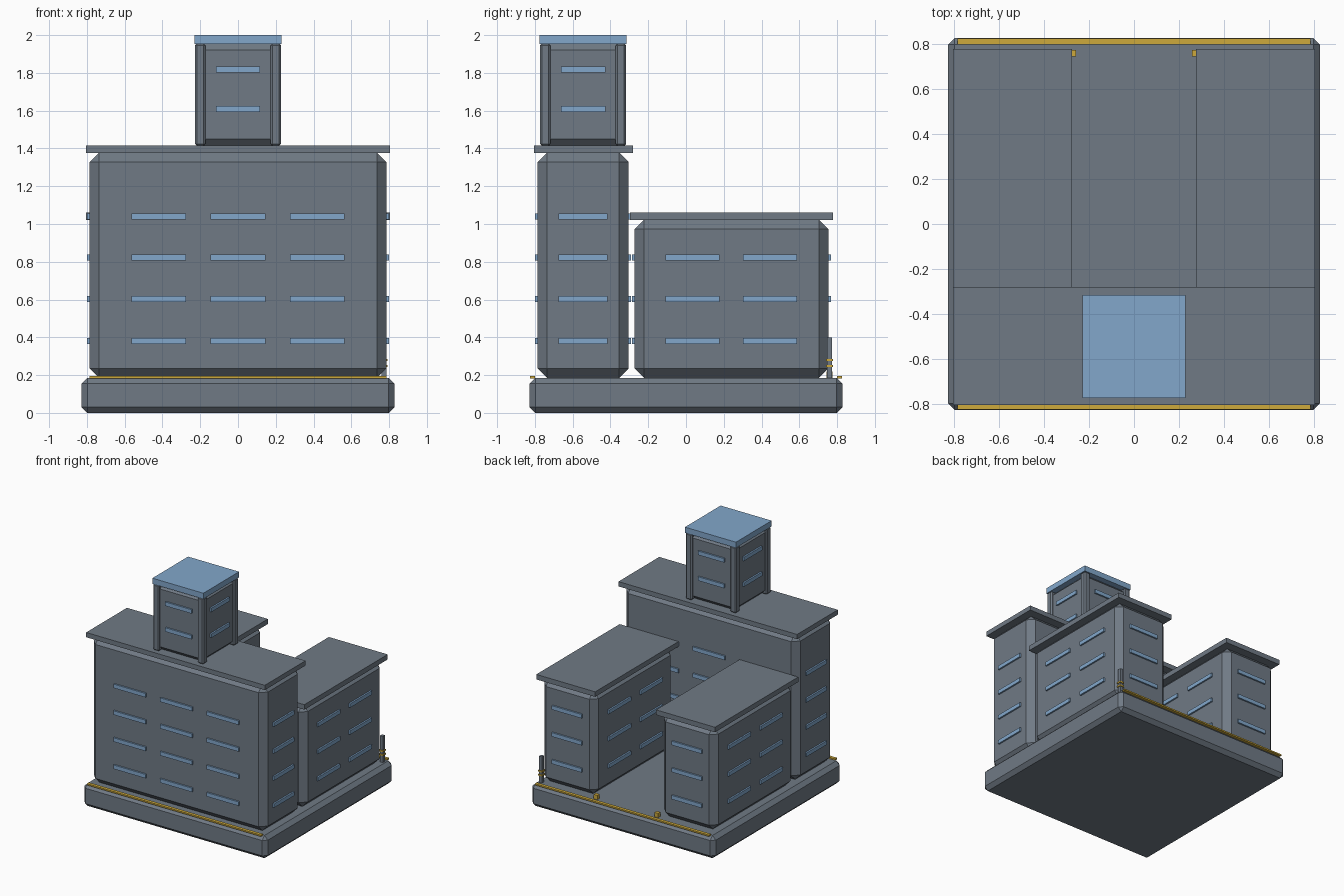
import bpy
import bmesh
from mathutils import Vector

cube = bpy.data.objects.get("Cube")
if cube:
    bpy.data.objects.remove(cube, do_unlink=True)


def material(name, rgb):
    m = bpy.data.materials.new(name)
    m.use_nodes = True
    m.diffuse_color = (*rgb, 1)
    m.node_tree.nodes["Principled BSDF"].inputs["Base Color"].default_value = (*rgb, 1)
    return m


SLATE = material("slate grey", (0.162, 0.195, 0.235))
BLUE = material("glass blue", (0.223, 0.386, 0.597))
YELLOW = material("warning yellow", (0.61, 0.40, 0.045))


def box(name, lo, hi, mat, bevel=0.0):
    """Box between two corners, with optional flat chamfers."""
    lo, hi = Vector(lo), Vector(hi)
    bm = bmesh.new()
    bmesh.ops.create_cube(bm, size=1)
    bmesh.ops.scale(bm, vec=hi - lo, verts=bm.verts)
    bmesh.ops.translate(bm, vec=(lo + hi) / 2, verts=bm.verts)
    if bevel:
        bmesh.ops.bevel(bm, geom=bm.edges[:], offset=bevel, segments=1,
                        affect='EDGES', profile=0.5)
    mesh = bpy.data.meshes.new(name)
    bm.to_mesh(mesh)
    bm.free()
    mesh.materials.append(mat)
    obj = bpy.data.objects.new(name, mesh)
    bpy.context.collection.objects.link(obj)
    return obj


def windows(name, lo, hi, heights, x_cols, y_cols, x_width, y_width):
    """Shallow window bars on all four walls of a block."""
    out, tall = 0.013, 0.016
    for z in heights:
        for wall in (lo[1], hi[1]):
            for x in x_cols:
                box(name, (x - x_width / 2, wall - out, z - tall),
                    (x + x_width / 2, wall + out, z + tall), BLUE)
        for wall in (lo[0], hi[0]):
            for y in y_cols:
                box(name, (wall - out, y - y_width / 2, z - tall),
                    (wall + out, y + y_width / 2, z + tall), BLUE)


GROUND = 0.185
FLOORS = [0.38, 0.602, 0.822, 1.04]
MID = -0.545

# Foundation
box("foundation", (-0.828, -0.828, 0), (0.828, 0.828, GROUND), SLATE, 0.03)

# Main block across the front
lo, hi = (-0.786, -0.786, GROUND), (0.786, -0.304, 1.378)
box("main_block", lo, hi, SLATE, 0.05)
box("main_roof", (-0.806, -0.806, 1.376), (0.806, -0.28, 1.415), SLATE)
windows("main_window", lo, hi, FLOORS, (-0.42, 0, 0.42), (MID,), 0.29, 0.26)

# Two rear wings
for side, name in ((1, "left"), (-1, "right")):
    xs = sorted((side * 0.295, side * 0.786))
    lo, hi = (xs[0], -0.272, GROUND), (xs[1], 0.754, 1.023)
    box(name + "_wing", lo, hi, SLATE, 0.05)
    rx = sorted((side * 0.275, side * 0.806))
    box(name + "_wing_roof", (rx[0], -0.296, 1.021), (rx[1], 0.778, 1.062), SLATE)
    windows(name + "_wing_window", lo, hi, FLOORS[:3], (sum(xs) / 2,),
            (0.035, 0.445), 0.27, 0.285)
    # Courtyard marker beside the wing
    cx = side * 0.274
    box(name + "_marker", (cx - 0.016, 0.745, GROUND),
        (cx + 0.016, 0.775, 0.22), YELLOW)

# Rooftop tower with corner posts and cap
lo, hi = (-0.212, MID - 0.212, 1.414), (0.212, MID + 0.212, 1.955)
box("rooftop_tower", lo, hi, SLATE, 0.035)
windows("tower_window", lo, hi, (1.608, 1.818), (0,), (MID,), 0.235, 0.235)
for sx in (-1, 1):
    for sy in (-1, 1):
        px, py = sx * 0.2, MID + sy * 0.2
        box("corner_post", (px - 0.028, py - 0.028, 1.414),
            (px + 0.028, py + 0.028, 1.955), SLATE, 0.01)
box("tower_cap", (-0.23, MID - 0.23, 1.953), (0.23, MID + 0.23, 2.0), BLUE)

# Yellow edge strips at front and back
for name, y in (("front_strip", -0.813), ("back_strip", 0.813)):
    box(name, (-0.786, y - 0.013, 0.183), (0.786, y + 0.013, 0.195), YELLOW)

# Banded pole at the rear left corner
px, py = 0.772, 0.759
box("pole", (px - 0.013, py - 0.013, GROUND), (px + 0.013, py + 0.013, 0.4), SLATE)
for z in (0.248, 0.28):
    box("pole_band", (px - 0.019, py - 0.019, z - 0.006),
        (px + 0.019, py + 0.019, z + 0.006), YELLOW)
